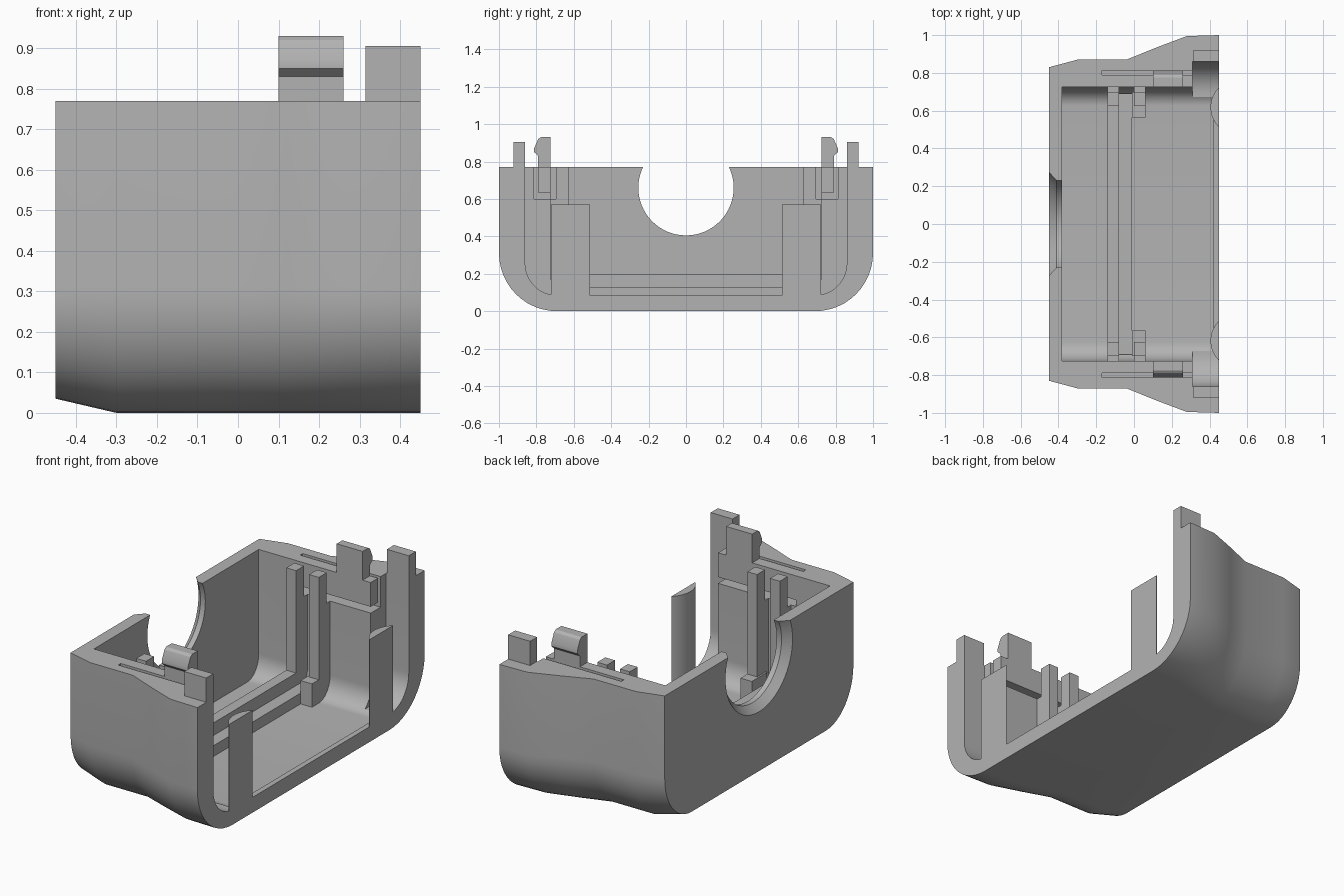
import bpy, bmesh, math
from mathutils import Vector

old = bpy.data.objects.get("Cube")
if old:
    bpy.data.objects.remove(old, do_unlink=True)

grey = bpy.data.materials.new("plain grey")
grey.use_nodes = True
colour = (0.45, 0.45, 0.45, 1)
grey.diffuse_color = colour
grey.node_tree.nodes["Principled BSDF"].inputs["Base Color"].default_value = colour


def loft(name, rings):
    """Closed solid through rings of equal point count."""
    bm = bmesh.new()
    loops = [[bm.verts.new(p) for p in ring] for ring in rings]
    n = len(loops[0])
    for a, b in zip(loops, loops[1:]):
        for i in range(n):
            j = (i + 1) % n
            bm.faces.new((a[i], a[j], b[j], b[i]))
    bm.faces.new(loops[0])
    bm.faces.new(loops[-1])
    bmesh.ops.recalc_face_normals(bm, faces=bm.faces)
    mesh = bpy.data.meshes.new(name)
    bm.to_mesh(mesh)
    bm.free()
    mesh.materials.append(grey)
    ob = bpy.data.objects.new(name, mesh)
    bpy.context.collection.objects.link(ob)
    return ob


def along_x(name, profile, x0, x1):
    return loft(name, [[(x, y, z) for y, z in profile] for x in (x0, x1)])


def box(name, x, y, z):
    (y0, y1), (z0, z1) = sorted(y), z
    return along_x(name, [(y0, z0), (y1, z0), (y1, z1), (y0, z1)], *x)


def tub(half, low, high, ry, rz, steps=12):
    """U-shaped section with rounded lower corners."""
    side = [(half, high)]
    for i in range(steps + 1):
        a = math.pi / 2 * i / steps
        side.append((half - ry + ry * math.cos(a), low + rz - rz * math.sin(a)))
    return side + [(-y, z) for y, z in reversed(side)]


def disc(name, axis, centre, r0, r1, lo, hi, steps=64):
    """Straight or tapered round solid along x or z."""
    rings = []
    for r, h in ((r0, lo), (r1, hi)):
        ring = []
        for i in range(steps):
            a = 2 * math.pi * i / steps
            u, v = centre[0] + r * math.cos(a), centre[1] + r * math.sin(a)
            ring.append((h, u, v) if axis == "x" else (u, v, h))
        rings.append(ring)
    return loft(name, rings)


def combine(ob, tool, operation="DIFFERENCE"):
    tool.hide_render = True
    mod = ob.modifiers.new("cut", "BOOLEAN")
    mod.operation, mod.solver, mod.object = operation, "EXACT", tool
    bpy.context.view_layer.update()
    done = ob.evaluated_get(bpy.context.evaluated_depsgraph_get())
    mesh = bpy.data.meshes.new_from_object(done)
    ob.modifiers.clear()
    ob.data = mesh
    bpy.data.objects.remove(tool, do_unlink=True)


# Outer shell: x, half width, underside height, corner width
stations = [(-0.45, 0.83, 0.035, 0.24), (-0.3, 0.87, 0, 0.27), (-0.04, 0.87, 0, 0.27),
            (0.12, 0.935, 0, 0.29), (0.28, 0.995, 0, 0.31), (0.45, 1.0, 0, 0.31)]
shell = loft("shell", [[(x, y, z) for y, z in tub(w, low, 0.77, ry, 0.31 - low)]
                       for x, w, low, ry in stations])

# Inner hollow, open end and the round notch with its outer chamfer
combine(shell, along_x("hollow", tub(0.725, 0.07, 1, 0.1, 0.12), -0.38, 0.42))
combine(shell, along_x("opening", tub(0.86, 0.085, 1, 0.17, 0.17), 0.31, 0.5))
combine(shell, disc("notch", "x", (0, 0.66), 0.255, 0.255, -0.6, -0.3))
combine(shell, disc("notch_chamfer", "x", (0, 0.66), 0.305, 0.255, -0.46, -0.41))

# Slits that free the springy side panels
for s in (-1, 1):
    combine(shell, box("side_slit", (-0.17, 0.33), (s * 0.79, s * 0.812), (0.6, 1)))
    combine(shell, box("under_slit", (-0.17, 0.33), (s * 0.7, s * 0.812), (0.6, 0.635)))

# Stepped floor ribs
box("tall_rib", (-0.14, -0.08), (-0.7, 0.7), (0.06, 0.2))
box("low_rib", (-0.081, -0.01), (-0.69, 0.69), (0.06, 0.13))

clip_profile = [(0.725, 0.64), (0.725, 0.93), (0.775, 0.93), (0.79, 0.92), (0.812, 0.87),
                (0.812, 0.85), (0.79, 0.83), (0.79, 0.64)]
for s, side in ((-1, "right"), (1, "left")):
    # Snap clip and locating tab above the rim
    along_x(side + "_clip", [(s * y, z) for y, z in clip_profile], 0.1, 0.26)
    box(side + "_tab", (0.315, 0.45), (s * 0.86, s * 0.922), (0.7, 0.905))
    # Guide posts, joined to the wall below the slit
    for name, x in (("inner", (-0.14, -0.08)), ("outer", (0.0, 0.06))):
        box(f"{side}_{name}_post", x, (s * 0.625, s * 0.695), (0.06, 0.77))
        box(f"{side}_{name}_post_web", x, (s * 0.69, s * 0.735), (0.06, 0.6))
    box(side + "_post_foot", (-0.01, 0.06), (s * 0.565, s * 0.7), (0.06, 0.2))
    # Round-backed pillar in the open end
    pillar = box(side + "_pillar", (0.38, 0.45), (s * 0.5, s * 0.74), (0.05, 0.57))
    combine(pillar, disc("pillar_round", "z", (0.55, s * 0.618), 0.145, 0.145, 0, 1),
            "INTERSECT")

# Smooth the curved walls, keep the edges crisp
bpy.ops.object.select_all(action="DESELECT")
for ob in bpy.context.collection.objects:
    if ob.type == "MESH" and grey.name in ob.data.materials:
        ob.select_set(True)
        bpy.context.view_layer.objects.active = ob
bpy.ops.object.shade_smooth_by_angle(angle=math.radians(30))
